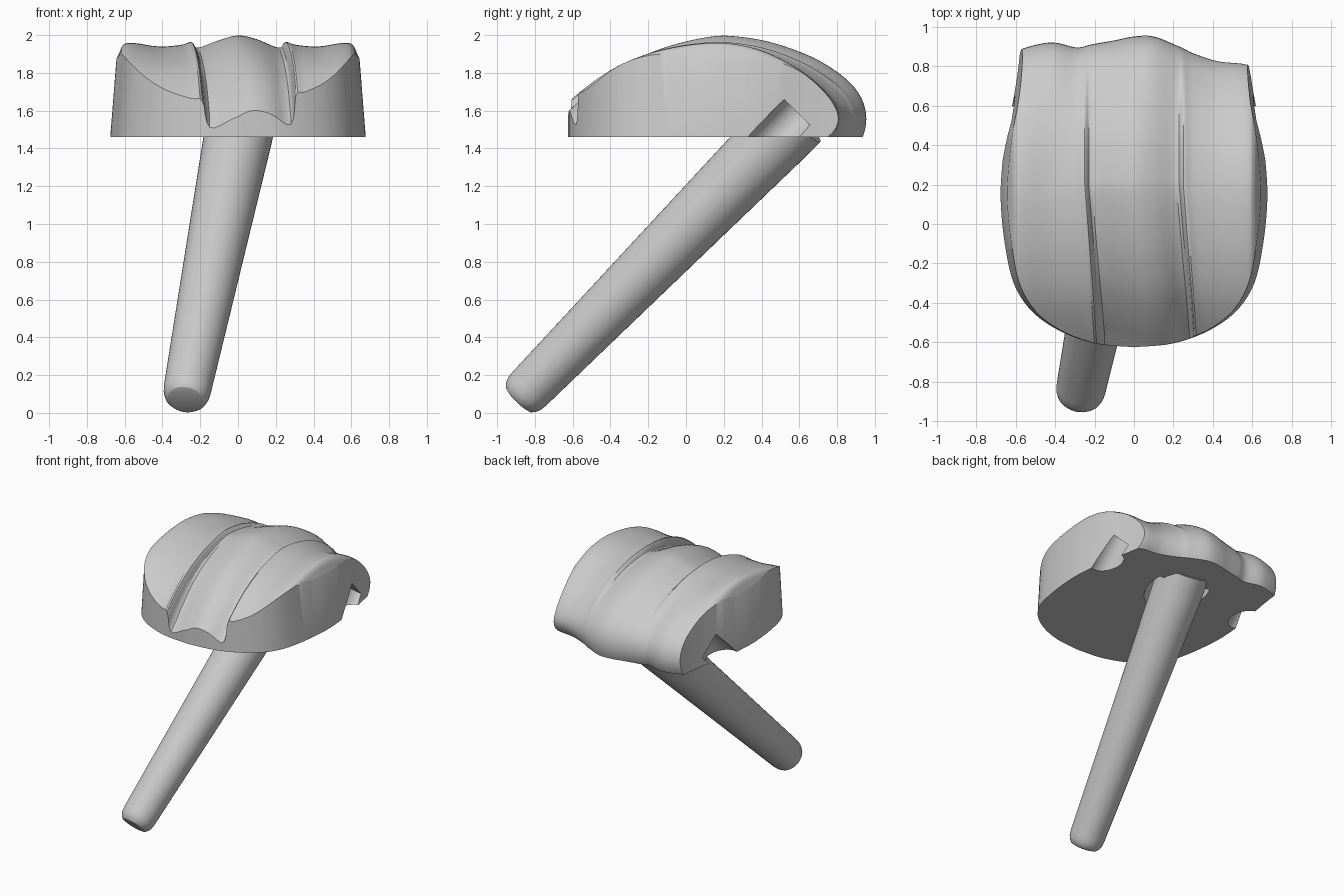
import bpy, bmesh, math
from mathutils import Vector

cube = bpy.data.objects.get("Cube")
if cube:
    bpy.data.objects.remove(cube, do_unlink=True)


def spline(points, steps):
    """Catmull-Rom curve through points of any dimension."""
    pts = [Vector(p) for p in points]
    pts = [2 * pts[0] - pts[1]] + pts + [2 * pts[-1] - pts[-2]]
    out = []
    for a, b, c, d in zip(pts, pts[1:], pts[2:], pts[3:]):
        for k in range(steps):
            t = k / steps
            out.append((2 * b + (c - a) * t + (2 * a - 5 * b + 4 * c - d) * t ** 2
                        + (3 * b - a - 3 * c + d) * t ** 3) / 2)
    return out + [pts[-2]]


def loft(name, rings, closed_ends=True):
    """Skin a list of closed rings and cap both ends."""
    bm = bmesh.new()
    rows = [[bm.verts.new(p) for p in ring] for ring in rings]
    n = len(rows[0])
    for a, b in zip(rows, rows[1:]):
        for i in range(n):
            j = (i + 1) % n
            bm.faces.new((a[i], a[j], b[j], b[i]))
    bm.faces.new(rows[0])
    bm.faces.new(rows[-1])
    bmesh.ops.recalc_face_normals(bm, faces=bm.faces)
    mesh = bpy.data.meshes.new(name)
    bm.to_mesh(mesh)
    bm.free()
    obj = bpy.data.objects.new(name, mesh)
    bpy.context.collection.objects.link(obj)
    return obj


def lathe(name, profile, origin, direction, sides=48):
    """Turn (radius, distance) pairs around an axis."""
    turn = Vector(direction).to_track_quat('Z', 'Y')
    rings = []
    for r, s in profile:
        ring = []
        for i in range(sides):
            a = math.tau * i / sides
            ring.append(Vector(origin) + turn @ Vector((r * math.cos(a), r * math.sin(a), s)))
        rings.append(ring)
    return loft(name, rings)


def activate(obj):
    bpy.ops.object.select_all(action='DESELECT')
    obj.select_set(True)
    bpy.context.view_layer.objects.active = obj


def boolean(obj, cutter, operation):
    cutter.hide_render = True
    mod = obj.modifiers.new("cut", 'BOOLEAN')
    mod.object, mod.operation, mod.solver = cutter, operation, 'EXACT'
    activate(obj)
    bpy.ops.object.modifier_apply(modifier=mod.name)
    bpy.data.objects.remove(cutter, do_unlink=True)


# Head: arched side curve (y, z), swept across x
arch = [(-0.95, 1.2), (-0.78, 1.47), (-0.62, 1.64), (-0.4, 1.8), (-0.2, 1.885), (0, 1.928),
        (0.2, 1.938), (0.4, 1.9), (0.6, 1.805), (0.74, 1.69), (0.805, 1.59),
        (0.8, 1.51), (0.74, 1.44), (0.62, 1.37)]
STEPS, FRONT, TOP, BACK = 5, 2, 6, 10

# Relief across the head: x, then height added at front, top and back
relief = [(-.72, -.12, -.16, 0), (-.645, -.03, -.07, .03), (-.61, 0, .005, .05),
          (-.56, .01, .02, .08), (-.42, 0, 0, .11), (-.3, 0, .01, .085),
          (-.25, 0, .025, .09), (-.215, -.1, -.005, .1), (-.1, -.06, .035, .12),
          (0, -.03, .06, .14), (.1, -.05, .04, .14), (.215, -.11, -.005, .095),
          (.25, 0, .025, .08), (.3, 0, .01, .055), (.42, 0, 0, .015),
          (.56, .01, .02, 0), (.61, 0, .005, -.02), (.645, -.03, -.07, -.045),
          (.72, -.12, -.16, -.07)]

curve = spline(arch, STEPS)
columns = spline(relief, 4)
rings = []
for x, front, top, back in columns:
    ring = []
    for i, p in enumerate(curve):
        u = i / STEPS
        wf = min(1, max(0, (TOP - u) / (TOP - FRONT)))
        wb = min(1, max(0, (u - TOP) / (BACK - TOP)))
        wb = wb * wb * (3 - 2 * wb)
        tangent = (curve[min(i + 1, len(curve) - 1)] - curve[max(i - 1, 0)]).normalized()
        h = front * wf + back * wb + top * (1 - wf - wb)
        drift = 0.075 * wf * max(0, 1 - (x / 0.6) ** 2)
        ring.append((x + drift, p.x - tangent.y * h, p.y + tangent.x * h))
    rings.append(ring)
head = loft("head", rings)

# Tapered side walls and flat underside
half = spline([(0, -0.625), (0.2, -0.605), (0.38, -0.54), (0.52, -0.44), (0.61, -0.3),
               (0.655, -0.1), (0.675, 0.1), (0.672, 0.25), (0.65, 0.45),
               (0.61, 0.64), (0.58, 0.85), (0.56, 1.15)], 5)
outline = [(p.x, p.y) for p in half] + [(-p.x, p.y) for p in reversed(half[1:])]
walls = loft("wall_cutter", [[(x * k, y, z) for x, y in outline]
                             for k, z in ((1, 1.46), (0.925, 2.1))])
boolean(head, walls, 'INTERSECT')

# Round notches low on both sides
for side in (-1, 1):
    notch = lathe("notch_cutter", [(0.1, 0), (0.1, 0.6)],
                  (side * 0.635, 0.59, 1.59), (0, -1, -1), 32)
    boolean(head, notch, 'DIFFERENCE')

# Bore around the handle
tip = Vector((-0.28, -0.89, 0.066))
axis = Vector((0, 0.48, 1.46)) - tip
bore = lathe("bore_cutter", [(0.215, 1.6), (0.215, 2.05)], tip, axis)
boolean(head, bore, 'DIFFERENCE')

# Tapered handle with a rounded tip
handle = lathe("handle", [(0.075, 0), (0.095, 0.006), (0.112, 0.025), (0.122, 0.052),
                          (0.126, 0.09), (0.181, 1.97), (0.183, 2.12)], tip, axis)

for obj in (head, handle):
    activate(obj)
    bpy.ops.object.shade_smooth_by_angle(angle=math.radians(30))
